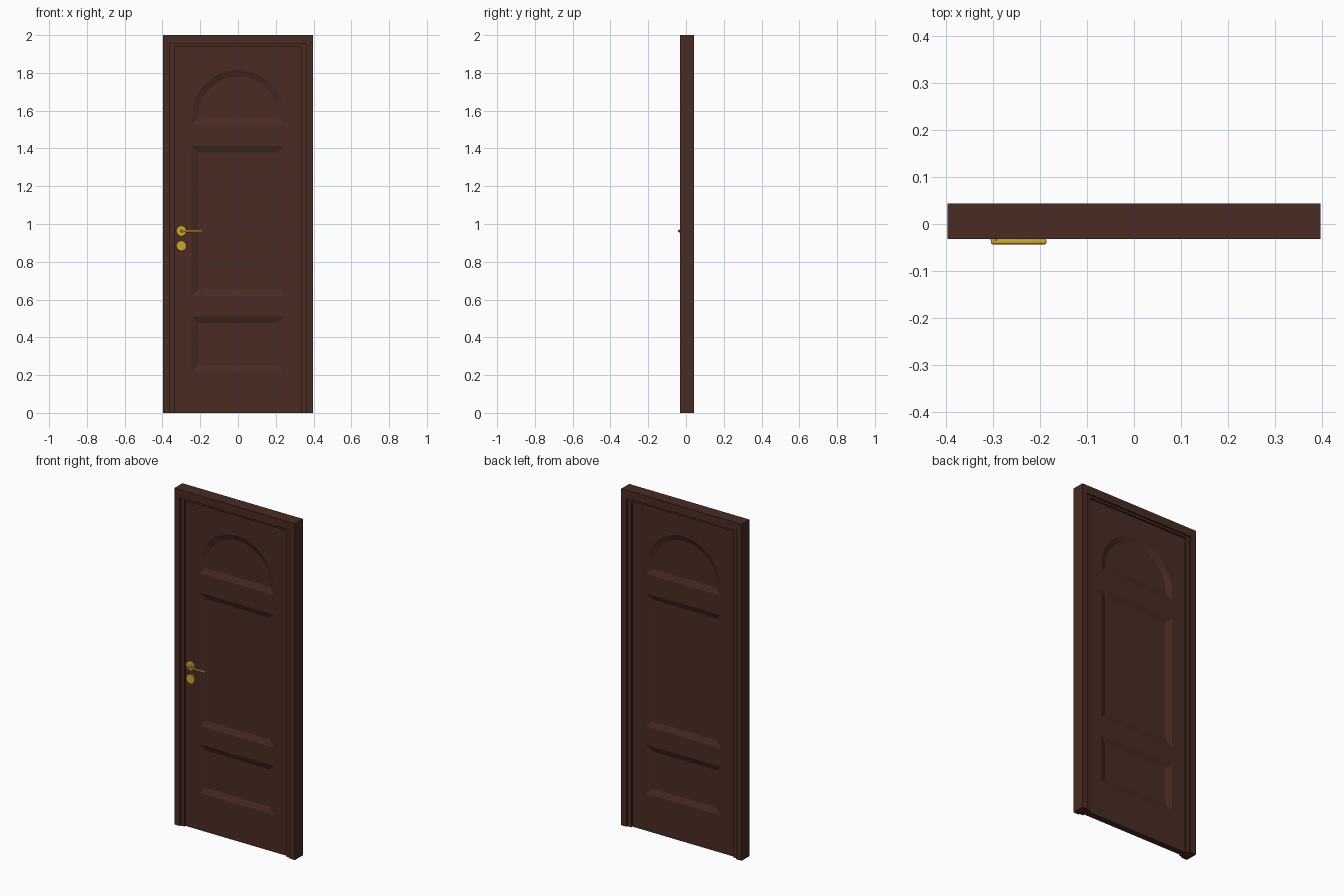
import bpy, bmesh, math
from mathutils import Matrix, Vector

cube = bpy.data.objects.get("Cube")
if cube:
    bpy.data.objects.remove(cube, do_unlink=True)

HALF_W, HEIGHT = 0.396, 2.0
FRONT, BACK = -0.032, 0.043
MID = (FRONT + BACK) / 2
LEAF = 0.018          # half thickness of the door leaf
SUNK, BEVEL = 0.013, 0.034


def material(name, color):
    m = bpy.data.materials.new(name)
    m.use_nodes = True
    m.diffuse_color = color
    m.node_tree.nodes["Principled BSDF"].inputs["Base Color"].default_value = color
    return m


wood = material("dark brown wood", (0.068, 0.025, 0.017, 1))
brass = material("golden brass", (0.65, 0.38, 0.02, 1))


def finish(name, bm, mat, smooth=False):
    bmesh.ops.recalc_face_normals(bm, faces=bm.faces)
    mesh = bpy.data.meshes.new(name)
    bm.to_mesh(mesh)
    bm.free()
    mesh.materials.append(mat)
    ob = bpy.data.objects.new(name, mesh)
    bpy.context.collection.objects.link(ob)
    if smooth:
        bpy.ops.object.select_all(action='DESELECT')
        ob.select_set(True)
        bpy.context.view_layer.objects.active = ob
        bpy.ops.object.shade_smooth_by_angle(angle=math.radians(35))
    return ob


def bridge(bm, a, b):
    for i in range(len(a)):
        j = (i + 1) % len(a)
        bm.faces.new((a[i], a[j], b[j], b[i]))


# Door frame: stepped section swept up, across and down with mitred corners
half = BACK - MID
section = [(0, 0, half), (0.036, 0.048, half), (0.036, 0.048, half - 0.009),
           (0.06, 0.062, half - 0.009), (0.06, 0.062, LEAF - 0.004)]
section += [(s, t, -d) for s, t, d in reversed(section)]
bm = bmesh.new()
rings = []
for side, at_top in ((-1, 0), (-1, 1), (1, 1), (1, 0)):
    rings.append([bm.verts.new((side * (HALF_W - s), MID - d, (HEIGHT - t) * at_top))
                  for s, t, d in section])
for a, b in zip(rings, rings[1:]):
    bridge(bm, a, b)
bm.faces.new(rings[0])
bm.faces.new(rings[-1])
finish("door_frame", bm, wood)


# Door leaf: both faces carry two sunken rectangles and a sunken arch
def rectangle(x, low, high):
    return [(-x, low), (x, low), (x, high), (-x, high)]


def arch(r, low, spring, steps=32):
    curve = [(r * math.cos(math.pi * i / steps), spring + r * math.sin(math.pi * i / steps))
             for i in range(steps + 1)]
    return [(-r, low), (r, low)] + curve


PANEL = 0.245
panels = [(rectangle(PANEL - i, 0.22 + i, 0.51 - i),
           rectangle(PANEL - i, 0.62 + i, 1.412 - i),
           arch(PANEL - i, 1.527 + i, 1.57)) for i in (0, BEVEL)]

bm = bmesh.new()


def loop(points, y):
    return [bm.verts.new((x, y, z)) for x, z in points]


def loop_edges(vs):
    return [bm.edges.new((vs[i - 1], vs[i])) for i in range(len(vs))]


borders = []
for side in (-1, 1):
    face_y = MID + side * LEAF
    border = loop(rectangle(HALF_W - 0.058, 0, HEIGHT - 0.06), face_y)
    borders.append(border)
    edges = loop_edges(border)
    for outer, inner in zip(*panels):
        rim = loop(outer, face_y)
        floor = loop(inner, face_y - side * SUNK)
        edges += loop_edges(rim)
        bridge(bm, rim, floor)
        bm.faces.new(floor)
    bmesh.ops.triangle_fill(bm, edges=edges, use_beauty=True, normal=Vector((0, side, 0)))
bridge(bm, *borders)
finish("door_leaf", bm, wood)


# Round brass plates, stepped and slightly tapered towards the front
leaf_front = MID - LEAF


def disc(bm, x, z, y0, y1, r0, r1):
    turn = Matrix.Translation((x, (y0 + y1) / 2, z)) @ Matrix.Rotation(math.pi / 2, 4, 'X')
    bmesh.ops.create_cone(bm, cap_ends=True, segments=24, radius1=r0, radius2=r1,
                          depth=abs(y1 - y0), matrix=turn)


HANDLE_X, HANDLE_Z = -0.3, 0.963
for name, z in (("handle_plate", HANDLE_Z), ("lock_plate", 0.884)):
    bm = bmesh.new()
    disc(bm, HANDLE_X, z, leaf_front + 0.001, leaf_front - 0.006, 0.028, 0.026)
    finish(name, bm, brass, True)

# Handle neck
bm = bmesh.new()
disc(bm, HANDLE_X + 0.003, HANDLE_Z, leaf_front - 0.005, -0.036, 0.008, 0.007)
finish("handle_neck", bm, brass, True)

# Lever: a slim rounded bar reaching towards the middle of the door
bm = bmesh.new()
bmesh.ops.create_cube(bm, size=1, matrix=Matrix.Translation((-0.245, -0.0375, HANDLE_Z))
                      @ Matrix.Diagonal((0.118, 0.011, 0.011, 1)))
bmesh.ops.bevel(bm, geom=bm.edges[:], offset=0.0035, segments=3, profile=0.5, affect='EDGES')
finish("handle_lever", bm, brass, True)
